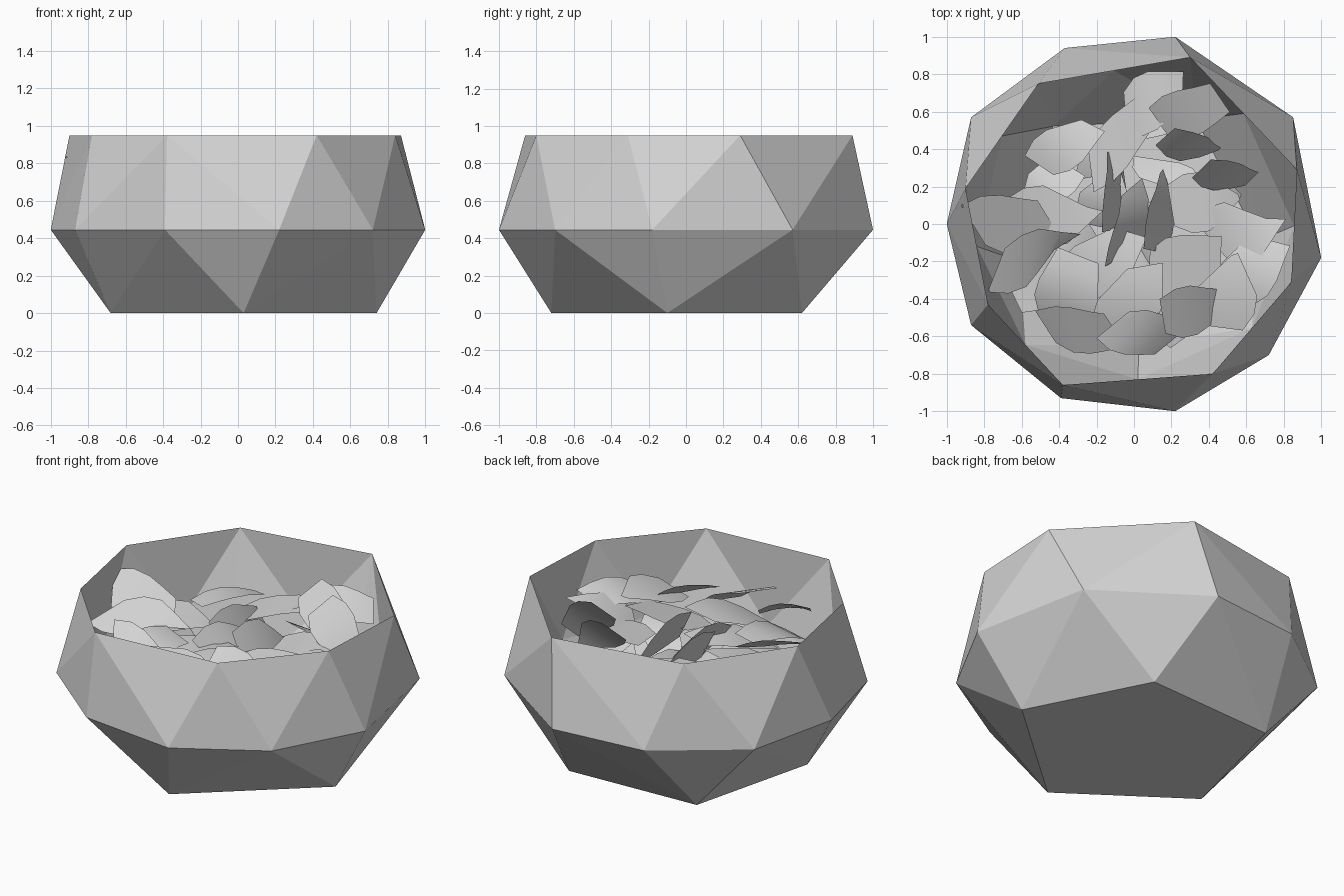
import bpy, bmesh, random
from mathutils import Vector, Matrix, Euler
from math import radians, sqrt

cube = bpy.data.objects.get("Cube")
if cube:
    bpy.data.objects.remove(cube)
random.seed(4)

grey = bpy.data.materials.new("plain_grey")
grey.use_nodes = True
grey.diffuse_color = (0.66, 0.66, 0.66, 1)
grey.node_tree.nodes["Principled BSDF"].inputs["Base Color"].default_value = grey.diffuse_color


def finish(bm, name):
    mesh = bpy.data.meshes.new(name)
    bm.to_mesh(mesh)
    bm.free()
    mesh.materials.append(grey)
    obj = bpy.data.objects.new(name, mesh)
    bpy.context.collection.objects.link(obj)


# Bowl: an irregular faceted shell through three rings of points
RIM_HEIGHT = .95
rim = [(.3, .89), (.87, .29), (.84, -.31), (.42, -.8),
       (-.38, -.86), (-.78, -.43), (-.9, .19), (-.51, .75)]
waist = [(.22, 1), (.85, .57), (1, -.18), (.72, -.7), (.22, -1),
         (-.39, -.93), (-.87, -.54), (-1, 0), (-.87, .57), (-.37, .94)]
foot = [(.03, -.72), (.74, -.1), (.37, .62), (-.48, .58), (-.68, -.22)]


def shell(name, middle, bottom, bottom_height, inward):
    bm = bmesh.new()
    for points, height in ((rim, RIM_HEIGHT), (middle, .445), (bottom, bottom_height)):
        for x, y in points:
            bm.verts.new((x, y, height))
    bmesh.ops.convex_hull(bm, input=bm.verts[:])
    bmesh.ops.recalc_face_normals(bm, faces=bm.faces[:])
    lid = [f for f in bm.faces if all(v.co.z > RIM_HEIGHT - .01 for v in f.verts)]
    bmesh.ops.delete(bm, geom=lid, context='FACES')
    if inward:
        bmesh.ops.reverse_faces(bm, faces=bm.faces[:])
    finish(bm, name)


shell("bowl_outer", waist, foot, 0, inward=False)
# The lining drops steeply, turning its corners below the middle of each rim edge
lining = [(Vector(a) + Vector(b)) * .5 for a, b in zip(rim, rim[1:] + rim[:1])]
shell("bowl_lining", lining, [Vector(p) * .9 for p in foot], .06, inward=True)


# Chips: thin, slightly bent plates with one clipped or pointed end
def chip(name, location, length, width, yaw, lean_x, lean_y, taper):
    bm = bmesh.new()
    bmesh.ops.create_grid(bm, x_segments=4, y_segments=1, size=1)
    bend = random.uniform(.01, .05)
    skew = random.uniform(-.08, .08)
    for v in bm.verts:
        u, side = v.co.x, v.co.y
        narrow = 1 - taper * max(u, 0) - (.3 if u < -.9 else 0)
        v.co = (u * length / 2 + side * skew, side * narrow * width / 2, -bend * u * u)
    lean = Euler((radians(lean_x), radians(lean_y), 0)).to_matrix()
    turn = lean @ Matrix.Rotation(radians(yaw), 3, 'Z')
    bmesh.ops.transform(bm, matrix=Matrix.Translation(location) @ turn.to_4x4(), verts=bm.verts[:])
    for f in bm.faces:
        f.smooth = True
    finish(bm, name)


# Upper layer: each group of chips shares a lean about x and y
groups = {
    "flat_chip": (5, -6, [(-.37, .42), (-.08, .44), (.1, .66), (-.42, .05), (-.35, -.35),
                          (-.17, -.2), (.38, .12), (.58, -.03), (.62, -.25), (.27, -.22),
                          (-.02, -.42), (.5, -.36)]),
    "leaning_chip": (22, 18, [(.3, .6), (-.65, 0), (-.54, -.18), (.32, -.46),
                              (-.28, -.57), (.05, -.59)]),
    "tilted_chip": (50, 18, [(.32, .4), (.5, .25)]),
    "upright_chip": (5, 60, [(-.1, .18), (-.01, 0), (.15, .07)]),
}
yaws = {"flat_chip": (0, 90), "leaning_chip": (-25, 25),
        "tilted_chip": (-25, -15), "upright_chip": (75, 100)}
for name, (lean_x, lean_y, spots) in groups.items():
    for i, (x, y) in enumerate(spots):
        height = .63 + .13 * sqrt(x * x + y * y) + .0015 * lean_x
        chip(f"{name}_{i + 1}", (x, y, height),
             random.uniform(.34, .44), random.uniform(.24, .34), random.uniform(*yaws[name]),
             lean_x + random.uniform(-8, 8), lean_y + random.uniform(-8, 8),
             random.choice((.3, .5, .9)))

# Lower layer filling the gaps beneath, spread in a spiral
LOWER = 14
for i in range(LOWER):
    x, y = Matrix.Rotation(i * 2.4, 2) @ Vector((.62 * sqrt((i + .5) / LOWER), 0))
    chip(f"lower_chip_{i + 1}", (x, y, random.uniform(.48, .6)),
         random.uniform(.28, .4), random.uniform(.2, .3), random.uniform(0, 360),
         random.uniform(-35, 35), random.uniform(-35, 35), random.choice((.3, .9)))
